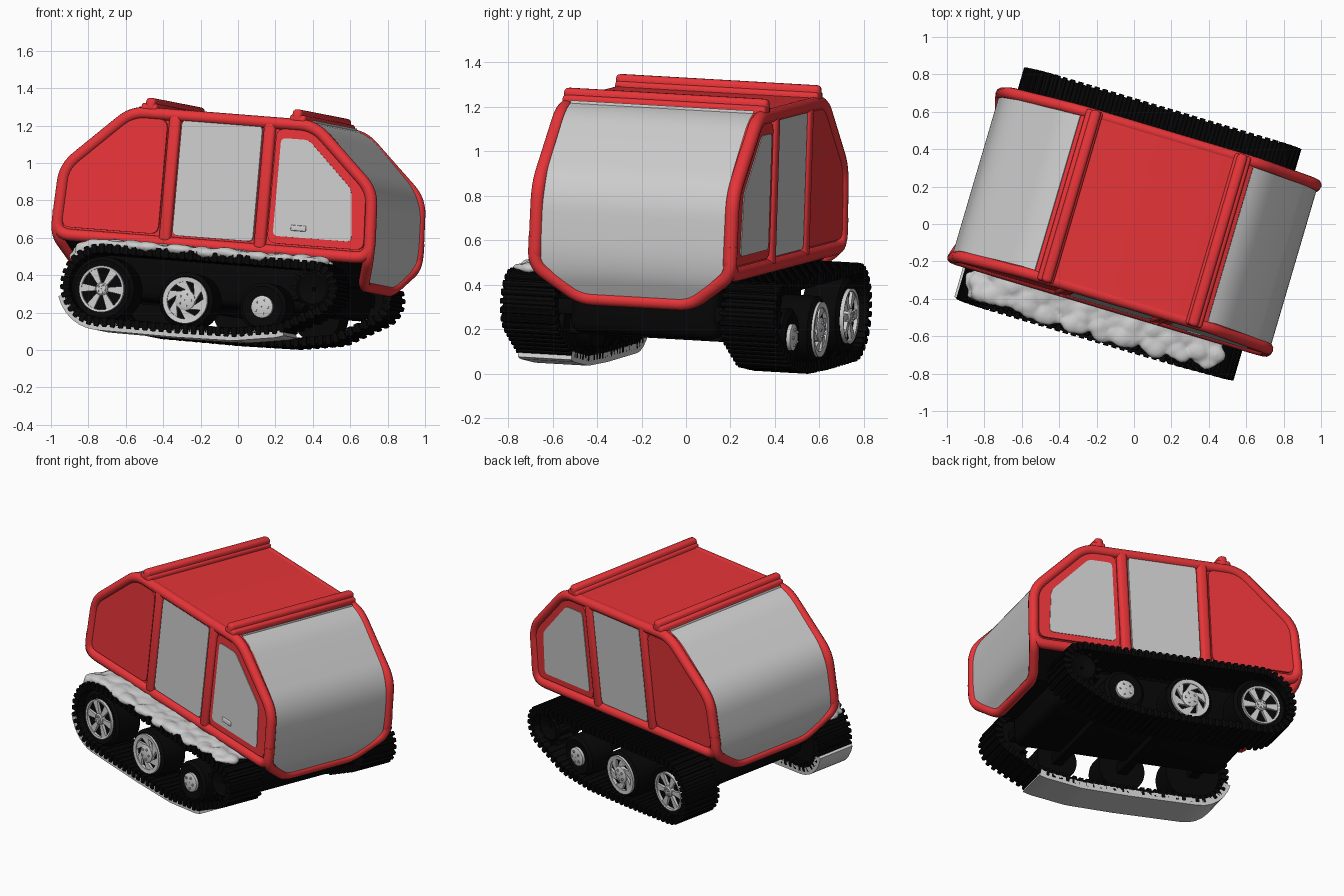
import bpy, bmesh, math, random
from mathutils import Vector, Matrix
from mathutils.geometry import convex_hull_2d

if "Cube" in bpy.data.objects:
    bpy.data.objects.remove(bpy.data.objects["Cube"])

random.seed(4)

def material(name, col):
    m = bpy.data.materials.new(name)
    m.diffuse_color = (*col, 1)
    m.use_nodes = True
    m.node_tree.nodes["Principled BSDF"].inputs["Base Color"].default_value = m.diffuse_color
    return m

RED = material("red_paint", (0.8, 0.035, 0.04))
BLACK = material("black_rubber", (0.002, 0.002, 0.002))

def finish(name, bm, mat=None, angle=35):
    bmesh.ops.recalc_face_normals(bm, faces=bm.faces)
    me = bpy.data.meshes.new(name)
    bm.to_mesh(me)
    bm.free()
    ob = bpy.data.objects.new(name, me)
    bpy.context.collection.objects.link(ob)
    if mat:
        me.materials.append(mat)
    bpy.ops.object.select_all(action='DESELECT')
    ob.select_set(True)
    bpy.context.view_layer.objects.active = ob
    bpy.ops.object.shade_smooth_by_angle(angle=math.radians(angle))
    return ob

def round_path(pts, r, closed=True, n=6):
    pts = [Vector(p) for p in pts]
    out = []
    for i, p in enumerate(pts):
        if not closed and i in (0, len(pts) - 1):
            out.append(p)
            continue
        a, b = pts[i - 1] - p, pts[(i + 1) % len(pts)] - p
        a = p + a.normalized() * min(r, a.length * .48)
        b = p + b.normalized() * min(r, b.length * .48)
        out += [a * (1 - t) ** 2 + p * 2 * t * (1 - t) + b * t * t for t in (k / n for k in range(n + 1))]
    return out

def add_prism(bm, pts, v0, v1):
    f = bm.faces.new([bm.verts.new((p[0], v0, p[1])) for p in pts])
    ext = bmesh.ops.extrude_face_region(bm, geom=[f])['geom']
    bmesh.ops.translate(bm, vec=(0, v1 - v0, 0), verts=[g for g in ext if isinstance(g, bmesh.types.BMVert)])

def prism(name, polys, v0, v1, mat=None):
    bm = bmesh.new()
    for pts in polys:
        add_prism(bm, pts, v0, v1)
    return finish(name, bm, mat)

def box(name, c, size, mat, bevel=.01):
    bm = bmesh.new()
    bmesh.ops.create_cube(bm, size=1, matrix=Matrix.Translation(c) @ Matrix.Diagonal((*size, 1)))
    bmesh.ops.bevel(bm, geom=bm.edges[:], offset=bevel, segments=3, affect='EDGES', profile=.5)
    return finish(name, bm, mat)

def tube(name, pts, r, closed, mat):
    cu = bpy.data.curves.new(name, 'CURVE')
    cu.dimensions, cu.bevel_depth, cu.bevel_resolution, cu.use_fill_caps = '3D', r, 4, True
    sp = cu.splines.new('POLY')
    sp.points.add(len(pts) - 1)
    for q, p in zip(sp.points, pts):
        q.co = (*p, 1)
    sp.use_cyclic_u = closed
    sp.use_smooth = True
    cu.materials.append(mat)
    bpy.context.collection.objects.link(bpy.data.objects.new(name, cu))

def lathe(name, prof, u, w, mat=None, n=32):
    bm = bmesh.new()
    rings = [[bm.verts.new((u + r * math.cos(k * math.tau / n), v, w + r * math.sin(k * math.tau / n)))
              for k in range(n)] for r, v in prof]
    for i in range(len(rings)):
        a, b = rings[i - 1], rings[i]
        for k in range(n):
            bm.faces.new((a[k], a[(k + 1) % n], b[(k + 1) % n], b[k]))
    return finish(name, bm, mat)

# cabin shell: side outline extruded, lower corners chamfered off
HW = .46
half = [(.515, 1.24), (.868, .895), (.882, .53), (.80, .375)]
end_path = round_path([(.0, 1.24)] + half, .13, closed=False, n=8)
outline = end_path + [Vector((-p.x, p.y)) for p in reversed(end_path[1:])]
bm = bmesh.new()
add_prism(bm, outline, -HW, HW)
for s in (-1, 1):
    no = Vector((0, s * .155, -.19)).normalized()
    bmesh.ops.bisect_plane(bm, geom=bm.verts[:] + bm.edges[:] + bm.faces[:],
                           plane_co=(0, s * HW, .53), plane_no=no, clear_outer=True)
    bmesh.ops.holes_fill(bm, edges=[e for e in bm.edges if e.is_boundary])
cabin = finish("cabin_shell", bm, RED)
cabin.data.materials.append(BLACK)
for f in cabin.data.polygons:
    if f.normal.z < -.6:
        f.material_index = 1

# tubular frame around the sides and under each end
side = [(-.877, .53), (-.86, .89), (-.51, 1.212), (.51, 1.212), (.86, .89), (.877, .53)]
for s in (-1, 1):
    tube("side_frame", [(p.x, s * (HW - .003), p.y) for p in round_path(side, .08)], .032, True, RED)
    chin = [(s * .874, -HW, .66), (s * .874, -HW, .53), (s * .80, -.26, .385),
            (s * .80, .26, .385), (s * .874, HW, .53), (s * .874, HW, .66)]
    tube("chin_frame", round_path(chin, .06, closed=False), .03, False, RED)
    # wrapped end window following the outline
    bm = bmesh.new()
    rows = []
    for u, w in [(.475, 1.24)] + [p for p in end_path[1:] if p[0] > .475]:
        h = .43 if w > .545 else .26 + .17 * max(0, (w - .39) / .155)
        rows.append([bm.verts.new((s * (u + .007), k * h, w + .005)) for k in (-1, -.33, .33, 1)])
    for a, b in zip(rows, rows[1:]):
        for k in range(3):
            bm.faces.new((a[k], a[k + 1], b[k + 1], b[k]))
    finish("end_window", bm)
    # roof bars
    box("roof_bar_base", (s * .415, 0, 1.235), (.09, .955, .06), RED, .015)
    box("roof_bar", (s * .41, 0, 1.257), (.055, .96, .075), RED, .02)

# side panels, door, window and pillars
rear = [(-.305, .57), (-.305, 1.185), (-.50, 1.185), (-.83, .88), (-.845, .57)]
front = [(-a, b) for a, b in rear]
window = [(.335, .61), (.335, 1.135), (.49, 1.135), (.75, .89), (.775, .61)]
door = [(-.225, .57), (-.225, 1.19), (.225, 1.19), (.225, .57)]
for s in (-1, 1):
    prism("rear_side_panel", [round_path(rear, .05)], s * .43, s * .473, RED)
    prism("front_side_panel", [round_path(front, .05)], s * .43, s * .473, RED)
    prism("side_window", [round_path(window, .03)], s * .43, s * .477)
    prism("side_door", [round_path(door, .03)], s * .43, s * .475)
    for u in (-.265, .265):
        box("side_pillar", (u, s * .454, .875), (.065, .068, .69), RED, .02)
box("door_handle", (.475, -.476, .66), (.085, .016, .03), None, .005)

# chassis
box("chassis", (0, 0, .36), (1.36, .70, .29), BLACK, .05)
for u, w in ((-.55, .265), (-.08, .22), (.35, .22), (.63, .33)):
    box("axle", (u, 0, w), (.07, 1.0, .07), BLACK, .01)

# track path: hull around the wheels, resampled evenly
circles = [(-.55, .27, .222), (-.1, .213, .17), (.2, .213, .165), (.42, .235, .155), (.622, .338, .15)]
raw = [Vector((u + r * math.cos(k * math.tau / 64), w + r * math.sin(k * math.tau / 64)))
       for u, w, r in circles for k in range(64)]
hull = [raw[i] for i in convex_hull_2d(raw)]
N = 78
seg = [(hull[i], hull[(i + 1) % len(hull)]) for i in range(len(hull))]
step = sum((b - a).length for a, b in seg) / N
loop, acc = [], 0
for a, b in seg:
    L = (b - a).length
    while acc < L and len(loop) < N:
        loop.append(a.lerp(b, acc / L))
        acc += step
    acc -= L
mid = Vector((0, .27))
norms = []
for i in range(N):
    t = (loop[(i + 1) % N] - loop[i - 1]).normalized()
    n = Vector((t.y, -t.x))
    norms.append(n if n.dot(loop[i] - mid) > 0 else -n)

def strip(name, idx, lo, hi, v0, v1, mat, closed):
    bm = bmesh.new()
    rows = []
    for i in idx:
        a, b = loop[i] + norms[i] * lo, loop[i] + norms[i] * hi
        rows.append([bm.verts.new((p.x, v, p.y)) for p, v in ((a, v0), (b, v0), (b, v1), (a, v1))])
    for r in range(0 if closed else 1, len(rows)):
        for k in range(4):
            bm.faces.new((rows[r - 1][k - 1], rows[r - 1][k], rows[r][k], rows[r][k - 1]))
    if not closed:
        bm.faces.new(rows[0])
        bm.faces.new(rows[-1])
    return finish(name, bm, mat)

def blades(u, w, r0, r1, skew, w0, w1, n=6):
    out = []
    for k in range(n):
        a = k * math.tau / n
        pol = [(r0, a - w0), (r1, a + skew - w1), (r1, a + skew + w1), (r0, a + w0)]
        out.append([(u + r * math.cos(t), w + r * math.sin(t)) for r, t in pol])
    return out

for s in (-1, 1):
    strip("track_belt", range(N), -.045, -.012, s * .40, s * .635, BLACK, True)
    # tread bars across the belt
    bm = bmesh.new()
    for p, n in zip(loop, norms):
        t = Vector((-n.y, n.x)) * .013
        add_prism(bm, [p - n * .05 - t, p - n * .004 - t, p - t * .6, p + t * .6, p - n * .004 + t, p - n * .05 + t],
                  s * .385, s * .645)
    finish("track_treads", bm, BLACK)
    # road wheels and drive sprocket
    for u, w, r in ((-.55, .25, .175), (-.08, .225, .15), (.35, .222, .13), (.622, .338, .1)):
        lathe("wheel_tyre", [(.01, s * .43), (r, s * .43), (r, s * .59), (r - .02, s * .605),
                             (.12 if r > .14 else .06, s * .595), (.01, s * .585)], u, w, BLACK)
    for u, w, ri, r0, skew, w0, w1 in ((-.55, .25, .112, .03, 0, .35, .2), (-.08, .225, .1, .05, .95, .3, .3)):
        lathe("rim_ring", [(ri, s * .59), (.125, s * .59), (.125, s * .615), (ri, s * .612)], u, w)
        prism("rim_spokes", blades(u, w, r0, .114, skew, w0, w1), s * .585, s * .607)
    for u, w, r in ((-.55, .25, .035), (-.08, .225, .055), (.35, .222, .06)):
        lathe("wheel_hub", [(.002, s * .58), (r, s * .58), (r, s * .612), (r * .8, s * .618), (.002, s * .618)], u, w)
        for k in range(5):
            a = k * math.tau / 5
            lathe("hub_bolt", [(.001, s * .61), (.007, s * .61), (.007, s * .625), (.001, s * .625)],
                  u + r * .6 * math.cos(a), w + r * .6 * math.sin(a), None, 6)
    prism("sprocket_teeth", blades(.622, .338, .09, .125, 0, .15, .07, 12), s * .5, s * .6, BLACK)

# snow lying on top of the near track
bm = bmesh.new()
for i in [i for i in range(N) if loop[i].y > .38 and loop[i].x < .64]:
    for k in range(7):
        p = loop[i] + norms[i] * random.uniform(-.006, .006)
        r = random.uniform(.022, .055)
        m = Matrix.Translation((p.x + random.uniform(-.02, .02), -.41 - .032 * k + random.uniform(-.014, .014), p.y))
        bmesh.ops.create_icosphere(bm, subdivisions=2, radius=r, matrix=m @ Matrix.Diagonal((1.2, 1, .6, 1)))
snow = finish("track_snow_top", bm)
mod = snow.modifiers.new("melt", 'REMESH')
mod.mode, mod.voxel_size, mod.use_smooth_shade = 'VOXEL', .01, True
sm = snow.modifiers.new("soften", 'SMOOTH')
sm.iterations = 6

# packed snow slab in the lower run of the near track
low = [i for i in range(N) if loop[i].y < .22 and loop[i].x < .5]
gap = next((j for j in range(1, len(low)) if low[j] - low[j - 1] > 1), 0)
low = low[gap:] + low[:gap]
strip("track_snow_bottom", low, -.025, .02, -.635, -.385, None, False)

# tilt and turn the whole vehicle
U = Vector((.9556, -.285, -.075)).normalized()
W = U.cross(Vector((.282, .957, -.055))).normalized()
V = W.cross(U)
M = Matrix.Translation((0, .01, .62)) @ Matrix((U, V, W)).transposed().to_4x4() @ Matrix.Translation((0, 0, -.62))
for ob in bpy.context.scene.objects:
    ob.matrix_world = M
